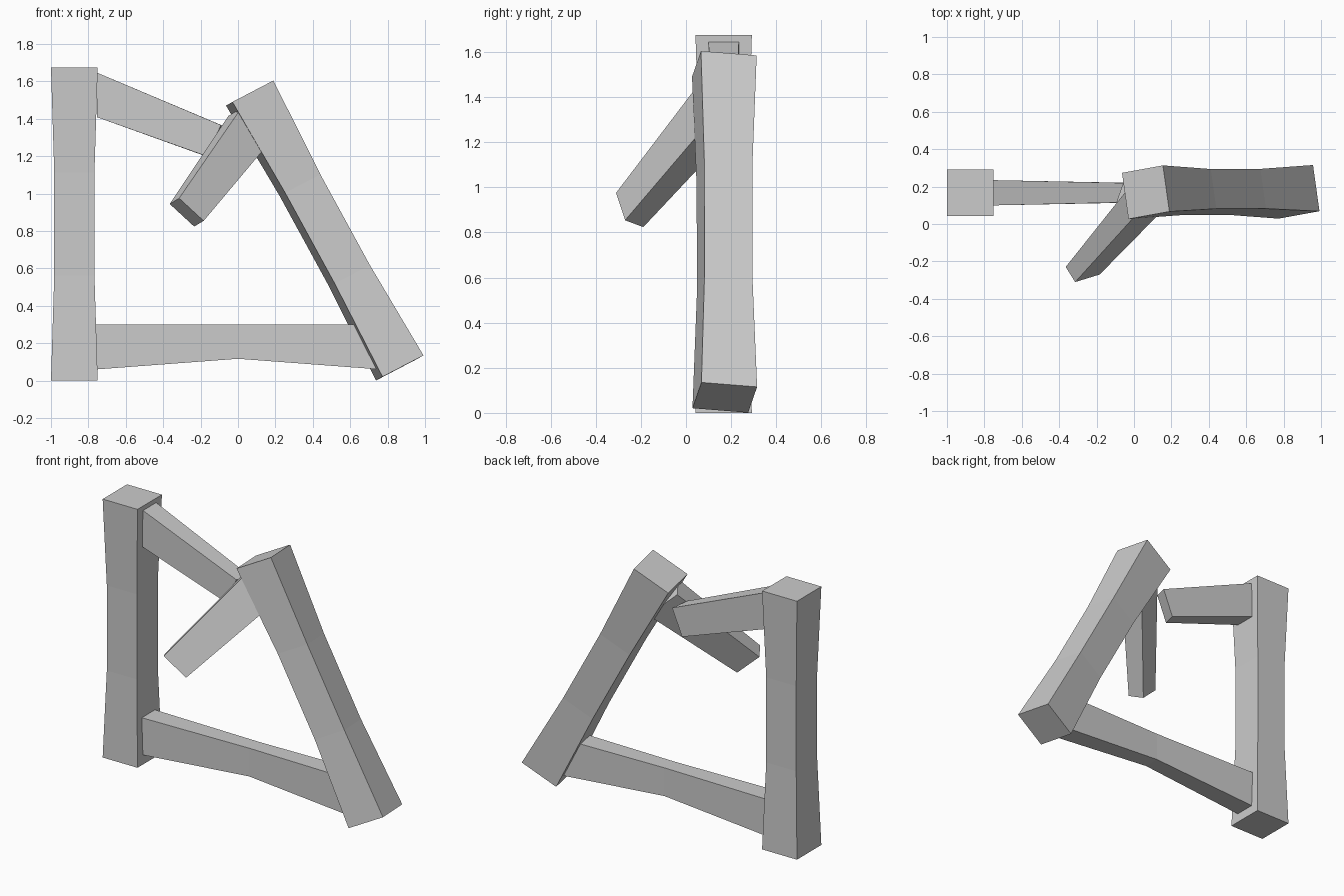
import bpy, bmesh
from mathutils import Vector

if "Cube" in bpy.data.objects:
    bpy.data.objects.remove(bpy.data.objects["Cube"], do_unlink=True)

grey = bpy.data.materials.new("plain grey wood")
grey.use_nodes = True
colour = (0.6, 0.6, 0.6, 1)
grey.diffuse_color = colour
grey.node_tree.nodes["Principled BSDF"].inputs["Base Color"].default_value = colour


def ring(centre, u, v, width, depth):
    """Four corners around a centre, spread along directions u and v."""
    c, u, v = Vector(centre), Vector(u).normalized(), Vector(v).normalized()
    return [c + u * width * a / 2 + v * depth * b / 2
            for a, b in ((-1, -1), (1, -1), (1, 1), (-1, 1))]


def beam(name, rings):
    """Skin a row of four-cornered rings into a closed beam."""
    bm = bmesh.new()
    loops = [[bm.verts.new(p) for p in r] for r in rings]
    for low, high in zip(loops, loops[1:]):
        for i in range(4):
            j = (i + 1) % 4
            bm.faces.new((low[i], low[j], high[j], high[i]))
    bm.faces.new(loops[0])
    bm.faces.new(loops[-1])
    bmesh.ops.recalc_face_normals(bm, faces=bm.faces)
    mesh = bpy.data.meshes.new(name)
    bm.to_mesh(mesh)
    bm.free()
    mesh.materials.append(grey)
    obj = bpy.data.objects.new(name, mesh)
    bpy.context.collection.objects.link(obj)
    return obj


def post(name, bottom, top, u, v):
    """Square post with a narrower middle third."""
    a, b = Vector(bottom), Vector(top)
    beam(name, [ring(a.lerp(b, t), u, v, w, w)
                for t, w in ((0, .25), (.335, .215), (.665, .215), (1, .25))])


def rail_ring(edge, down, side, height, depth):
    """Rail section hung from the middle of its straight top edge."""
    down = Vector(down).normalized()
    return ring(Vector(edge) + down * height / 2, down, side, height, depth)


# Posts
post("upright_post", (-.875, .167, 0), (-.875, .167, 1.675), (1, 0, 0), (0, 1, 0))
post("leaning_post", (.865, .172, .068), (.0625, .17, 1.5375),
     (.22, .04, .115), (-.035, .25, -.02))

# Lower rail, arched underneath
beam("lower_rail", [rail_ring((x, .167, .3), (0, 0, -1), (0, 1, 0), h, d)
                    for x, h, d in ((-.76, .24, .135), (0, .183, .105), (.76, .24, .135))])

# Broken upper rail still fixed to the upright post, with a skewed break
stub_down = (-.38, 0, -.92)
stub_end = rail_ring((-.055, .167, 1.352), stub_down, (0, 1, 0), .183, .105)
for corner in stub_end[:2]:
    corner += Vector((-.037, 0, .015))
beam("broken_rail_stub", [
    rail_ring((-.755, .167, 1.647), (0, 0, -1), (0, 1, 0), .238, .135), stub_end])

# Other half of the broken rail, hanging forward from the leaning post
run, down, side = Vector((.467, .55, .689)), (.13, .04, -.12), (-.05, .08, -.03)
tip = Vector((-.34, -.27, .96))
beam("hanging_rail_half", [rail_ring(tip, down, side, .183, .1),
                           rail_ring(tip + run * .69, down, side, .24, .135)])
